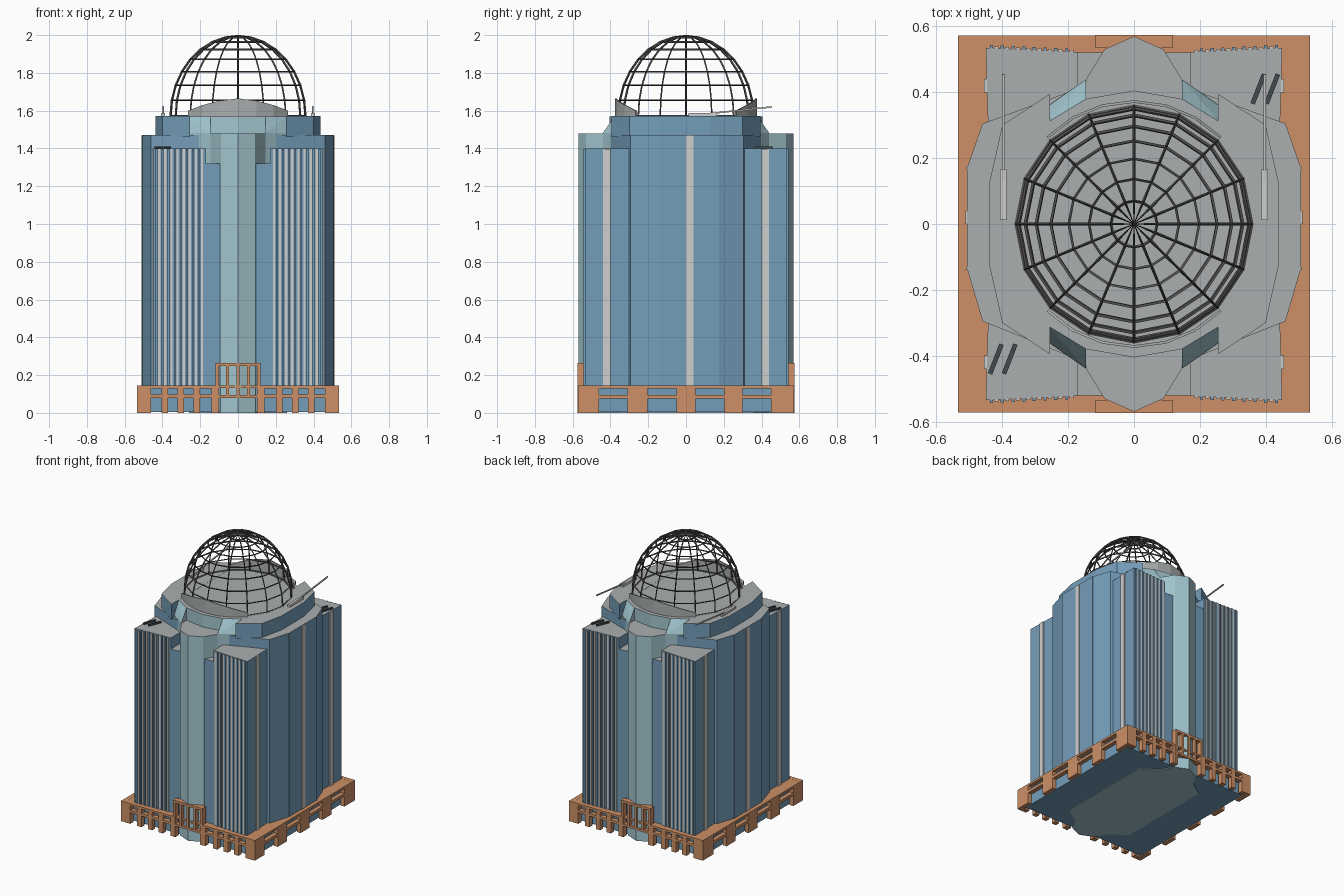
import bpy, bmesh, math
from mathutils import Vector

if "Cube" in bpy.data.objects:
    bpy.data.objects.remove(bpy.data.objects["Cube"])


def material(name, r, g, b):
    m = bpy.data.materials.new(name)
    m.diffuse_color = (r, g, b, 1)
    m.use_nodes = True
    m.node_tree.nodes["Principled BSDF"].inputs["Base Color"].default_value = m.diffuse_color
    return m


BLUE = material("blue_glass", 0.175, 0.34, 0.49)
TEAL = material("pale_teal_glass", 0.36, 0.56, 0.62)
ORANGE = material("terracotta", 0.61, 0.28, 0.135)
ROOF = material("roof_grey", 0.41, 0.43, 0.43)
LIGHT = material("light_grey", 0.62, 0.62, 0.61)
STEEL = material("dark_steel", 0.085, 0.08, 0.08)
SLATE = material("slate", 0.053, 0.07, 0.08)


def finish(name, bm, *mats):
    bmesh.ops.recalc_face_normals(bm, faces=bm.faces)
    if len(mats) > 1:                       # second colour on upward faces
        bm.normal_update()
        for f in bm.faces:
            f.material_index = 1 if f.normal.z > 0.9 else 0
    me = bpy.data.meshes.new(name)
    bm.to_mesh(me)
    bm.free()
    for m in mats:
        me.materials.append(m)
    ob = bpy.data.objects.new(name, me)
    bpy.context.collection.objects.link(ob)
    return ob


def prism(name, pts, z0, z1, *mats):
    bm = bmesh.new()
    lo = [bm.verts.new((x, y, z0)) for x, y in pts]
    hi = [bm.verts.new((x, y, z1)) for x, y in pts]
    bm.faces.new(lo)
    bm.faces.new(hi)
    n = len(pts)
    for i in range(n):
        j = (i + 1) % n
        bm.faces.new((lo[i], lo[j], hi[j], hi[i]))
    return finish(name, bm, *mats)


def box(name, x0, x1, y0, y1, z0, z1, *mats):
    return prism(name, [(x0, y0), (x1, y0), (x1, y1), (x0, y1)], z0, z1, *mats)


def hull(name, pts, mat):
    bm = bmesh.new()
    for p in pts:
        bm.verts.new(p)
    bmesh.ops.convex_hull(bm, input=bm.verts)
    return finish(name, bm, mat)


def bar(name, a, b, w, mat):
    a, b = Vector(a), Vector(b)
    side = (b - a).cross(Vector((0, 0, 1))).normalized() * w / 2
    up = side.cross(b - a).normalized() * w / 2
    return hull(name, [p + s * side + u * up for p in (a, b) for s in (-1, 1) for u in (-1, 1)], mat)


def wall(name, place, outward, us, zs, is_open, depth):
    """Gridded wall with cells left out as openings, thickened inward."""
    bm = bmesh.new()
    v = [[bm.verts.new(place(u, z)) for z in zs] for u in us]
    for i in range(len(us) - 1):
        for k in range(len(zs) - 1):
            if not is_open(i, k):
                f = bm.faces.new((v[i][k], v[i + 1][k], v[i + 1][k + 1], v[i][k + 1]))
                f.normal_update()
                if f.normal.dot(outward) < 0:
                    f.normal_flip()
    bmesh.ops.delete(bm, geom=[q for q in bm.verts if not q.link_faces], context='VERTS')
    me = bpy.data.meshes.new(name)
    bm.to_mesh(me)
    bm.free()
    me.materials.append(ORANGE)
    ob = bpy.data.objects.new(name, me)
    bpy.context.collection.objects.link(ob)
    mod = ob.modifiers.new("thickness", 'SOLIDIFY')
    mod.thickness, mod.offset = depth, -1


def mirrored(right):
    """Complete a +x outline (front to back) with its mirror image."""
    return right + [(-x, y) for x, y in reversed(right)]


# --- Podium: pierced walls, roof slab, glazed core
ZS = [0, 0.08, 0.098, 0.13, 0.145]
window_row = lambda i, k: i % 2 == 1 and k in (0, 2)
for s in (-1, 1):
    out_y, out_x = Vector((0, s, 0)), Vector((s, 0, 0))
    for side in (-1, 1):
        us = [side * u for u in (0.535, 0.46, 0.405, 0.37, 0.32, 0.285, 0.235, 0.2, 0.14, 0.115)]
        wall("podium_end_wall", lambda u, z: (u, s * 0.572, z), out_y, us, ZS, window_row, 0.035)
    wall("podium_side_wall", lambda u, z: (s * 0.535, u, z), out_x,
         [-0.54, -0.46, -0.31, -0.205, -0.05, 0.05, 0.2, 0.3, 0.45, 0.54],
         [0, 0.075, 0.095, 0.13, 0.145], window_row, 0.03)
    # tall entrance portal with slot openings
    wall("entrance_portal", lambda u, z: (u, s * 0.574, z), out_y,
         [-0.118, -0.1, -0.064, -0.048, -0.008, 0.008, 0.048, 0.064, 0.1, 0.118],
         [0, 0.08, 0.095, 0.248, 0.265],
         lambda i, k: (k == 2 and i % 2 == 1) or (k == 0 and 0 < i < 8), 0.04)
box("podium_roof", -0.533, 0.533, -0.57, 0.57, 0.133, 0.1445, ORANGE)
box("podium_core", -0.5, 0.5, -0.525, 0.525, 0.004, 0.134, BLUE)

# --- Central body with pointed bays front and back
prism("central_body", mirrored([(0, -0.57), (0.09, -0.53), (0.145, -0.44), (0.26, -0.36),
      (0.26, 0.36), (0.145, 0.44), (0.09, 0.53), (0, 0.57)])[1:-1] and
      [(0, -0.57), (0.09, -0.53), (0.145, -0.44), (0.26, -0.36), (0.26, 0.36), (0.145, 0.44),
       (0.09, 0.53), (0, 0.57), (-0.09, 0.53), (-0.145, 0.44), (-0.26, 0.36), (-0.26, -0.36),
       (-0.145, -0.44), (-0.09, -0.53)], 0, 1.48, TEAL, ROOF)
prism("dome_drum", [(0.26, -0.31), (0.26, 0.31), (0.145, 0.38), (0, 0.405), (-0.145, 0.38),
      (-0.26, 0.31), (-0.26, -0.31), (-0.145, -0.38), (0, -0.405), (0.145, -0.38)],
      1.45, 1.57, TEAL, ROOF)

# --- Bowed side bodies and upper tier
prism("side_bows", mirrored([(0.2, -0.4), (0.46, -0.295), (0.507, -0.135), (0.507, 0.17),
      (0.46, 0.305), (0.2, 0.4)]), 0.13, 1.47, BLUE, ROOF)
for s in (-1, 1):
    prism("upper_tier", [(s * x, y) for x, y in [(0.255, -0.395), (0.4, -0.3), (0.438, -0.13),
          (0.438, 0.13), (0.4, 0.3), (0.255, 0.395)]], 1.46, 1.571, BLUE, ROOF)
    box("bow_stripe", s * 0.5, s * 0.511, 0, 0.04, 0.14, 1.468, LIGHT)
    for y in (-0.135, 0.17):
        box("bow_rib", s * 0.5, s * 0.509, y - 0.005, y + 0.005, 0.14, 1.468, BLUE)

# --- Four corner blocks with fins, stripes, notch and sloping shoulder
for sx in (-1, 1):
    for sy in (-1, 1):
        prism("corner_block", [(sx * x, sy * y) for x, y in
              [(0.17, 0.38), (0.17, 0.522), (0.45, 0.535), (0.443, 0.29)]], 0.13, 1.4, BLUE, ROOF)
        box("low_corner_step", sx * 0.085, sx * 0.17, sy * 0.38, sy * 0.52, 0.13, 1.32, BLUE, ROOF)
        for i in range(8):
            x = 0.19 + i * 0.0325
            y = 0.522 + (x - 0.17) * 0.046
            box("light_fin", sx * (x - 0.006), sx * (x + 0.006), sy * 0.5, sy * (y + 0.005),
                0.14, 1.398, LIGHT)
            box("blue_fin", sx * (x + 0.01), sx * (x + 0.02), sy * 0.5, sy * (y + 0.01),
                0.14, 1.398, BLUE)
        box("side_stripe", sx * 0.43, sx * 0.455, sy * 0.4, sy * 0.44, 0.14, 1.398, LIGHT)
        hull("sloping_shoulder", [(sx * x, sy * y, z) for x, y, z in
             [(0.145, 0.38, 1.57), (0.26, 0.31, 1.57), (0.145, 0.44, 1.482), (0.26, 0.358, 1.482),
              (0.145, 0.38, 1.46), (0.26, 0.31, 1.46), (0.145, 0.44, 1.46), (0.26, 0.358, 1.46)]], TEAL)

# --- Curved crown walls at front and back of the dome
for s in (-1, 1):
    bm = bmesh.new()
    cols = []
    for i in range(7):
        t = i / 3 - 1
        a = math.radians(90 + 45 * t)
        x, y = 0.372 * math.cos(a), s * 0.372 * math.sin(a)
        cols.append([bm.verts.new((x, y, 1.565)),
                     bm.verts.new((x, y, 1.6 + 0.065 * (1 - abs(t) ** 1.5)))])
    for p, q in zip(cols, cols[1:]):
        bm.faces.new((p[0], q[0], q[1], p[1]))
    ob = finish("crown_wall", bm, ROOF)
    mod = ob.modifiers.new("thickness", 'SOLIDIFY')
    mod.thickness, mod.offset = 0.008, 0

# --- Open lattice dome
bm = bmesh.new()
bmesh.ops.create_uvsphere(bm, u_segments=16, v_segments=16, radius=1)
bmesh.ops.delete(bm, geom=[v for v in bm.verts if v.co.z < -0.01], context='VERTS')
for v in bm.verts:
    v.co = (v.co.x * 0.357, v.co.y * 0.357, 1.572 + v.co.z * 0.423)
dome = finish("lattice_dome", bm, STEEL)
mod = dome.modifiers.new("bars", 'WIREFRAME')
mod.thickness, mod.use_even_offset, mod.use_boundary = 0.012, False, True

# --- Roof cranes and roof vents
for s in (-1, 1):
    x = s * 0.397
    box("crane_base", x - 0.01, x + 0.01, 0.012, 0.165, 1.57, 1.588, LIGHT)
    bar("crane_arm", (x, 0.13, 1.585), (x, 0.455, 1.62), 0.008, LIGHT)
    for d in (0, 0.042):
        bar("roof_vent", (s * (0.36 + d), s * 0.365, 1.404), (s * (0.395 + d), s * 0.455, 1.404),
            0.014, SLATE)
